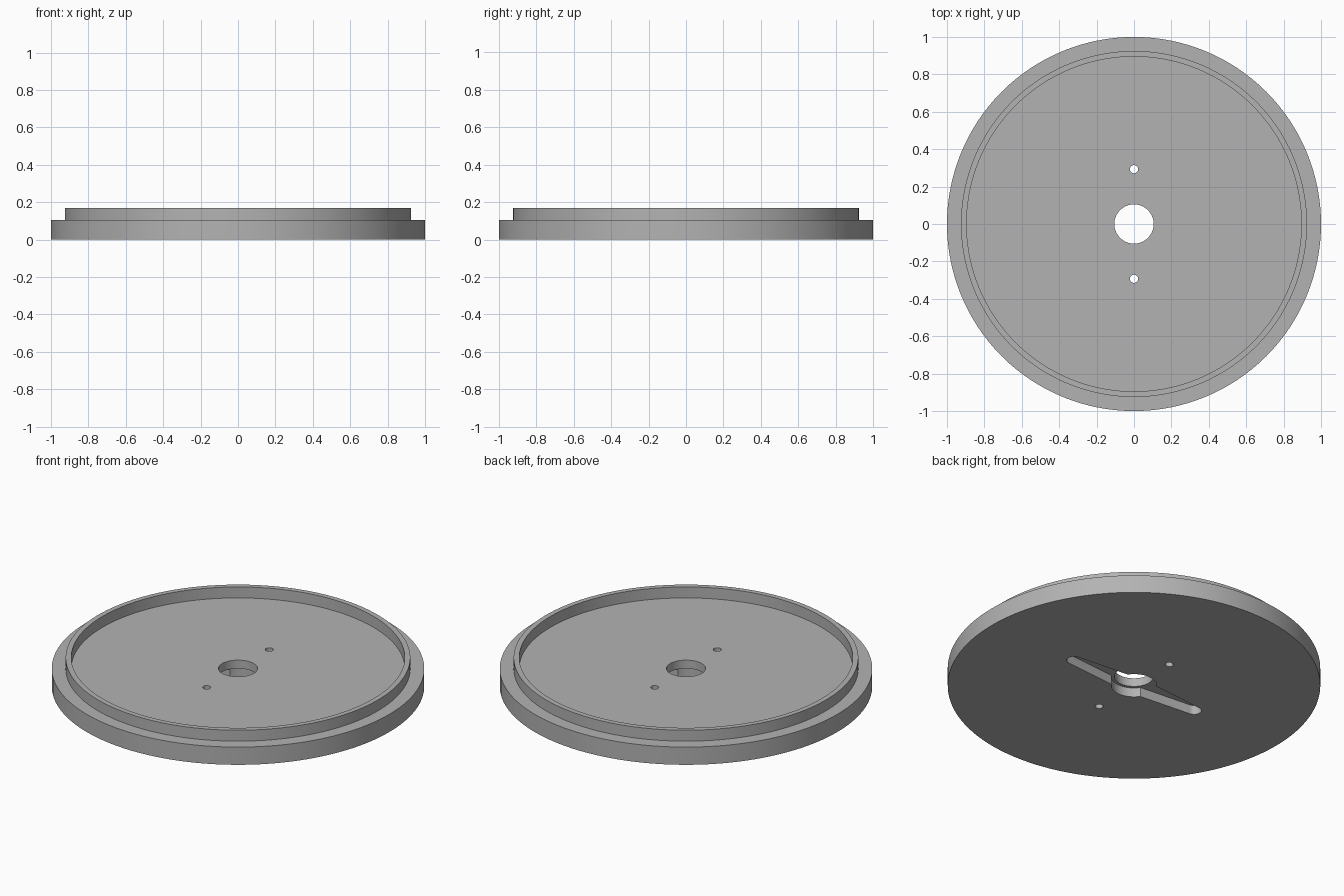
import bpy, bmesh, math
from mathutils import Matrix

if "Cube" in bpy.data.objects:
    bpy.data.objects.remove(bpy.data.objects["Cube"])

SEGMENTS = 128
FLOOR = 0.105      # top of the flange and of the recessed floor
SLOT_DEPTH = 0.055

grey = bpy.data.materials.new("plain grey")
grey.use_nodes = True
colour = (0.45, 0.45, 0.45, 1)
grey.diffuse_color = colour
grey.node_tree.nodes["Principled BSDF"].inputs["Base Color"].default_value = colour


def make_object(name, bm):
    bmesh.ops.recalc_face_normals(bm, faces=bm.faces)
    mesh = bpy.data.meshes.new(name)
    bm.to_mesh(mesh)
    bm.free()
    mesh.materials.append(grey)
    obj = bpy.data.objects.new(name, mesh)
    bpy.context.collection.objects.link(obj)
    return obj


def lathe(name, profile):
    bm = bmesh.new()
    verts = [bm.verts.new((r, 0, z)) for r, z in profile]
    edges = [bm.edges.new(pair) for pair in zip(verts, verts[1:])]
    bmesh.ops.spin(bm, geom=verts + edges, cent=(0, 0, 0), axis=(0, 0, 1),
                   angle=math.tau, steps=SEGMENTS, use_merge=True)
    bmesh.ops.remove_doubles(bm, verts=bm.verts, dist=1e-5)
    return make_object(name, bm)


def hole_cutter(name, y, radius, segments):
    bm = bmesh.new()
    bmesh.ops.create_cone(bm, cap_ends=True, segments=segments, radius1=radius,
                          radius2=radius, depth=1,
                          matrix=Matrix.Translation((0, y, 0)))
    return make_object(name, bm)


def arc(cx, radius, start, end, steps):
    angles = [math.radians(start + (end - start) * i / steps) for i in range(steps + 1)]
    return [(cx + radius * math.cos(a), radius * math.sin(a)) for a in angles]


def slot_cutter(name):
    # round hub with two tapering, round-ended arms
    hub, tip, reach, corner = 0.122, 0.04, 0.42, 34
    outline = (arc(0, hub, corner, 180 - corner, 24)
               + arc(-reach, tip, 95, 265, 16)
               + arc(0, hub, 180 + corner, 360 - corner, 24)
               + arc(reach, tip, -85, 85, 16))
    bm = bmesh.new()
    face = bm.faces.new([bm.verts.new((x, y, -0.1)) for x, y in outline])
    new = bmesh.ops.extrude_face_region(bm, geom=[face])["geom"]
    bmesh.ops.translate(bm, vec=(0, 0, SLOT_DEPTH + 0.1),
                        verts=[v for v in new if isinstance(v, bmesh.types.BMVert)])
    return make_object(name, bm)


# Flanged disc with a thin raised rim
disc = lathe("flanged_disc", [
    (0, 0), (1, 0), (1, FLOOR), (0.925, FLOOR), (0.925, 0.17),
    (0.895, 0.17), (0.895, FLOOR), (0, FLOOR)])

# Centre hole, two screw holes, and the arm recess underneath
cutters = [slot_cutter("arm_recess_cutter"),
           hole_cutter("centre_hole_cutter", 0, 0.105, 64),
           hole_cutter("back_screw_cutter", 0.293, 0.022, 32),
           hole_cutter("front_screw_cutter", -0.293, 0.022, 32)]

bpy.ops.object.select_all(action='DESELECT')
disc.select_set(True)
bpy.context.view_layer.objects.active = disc
for cutter in cutters:
    cutter.hide_render = True
    mod = disc.modifiers.new(cutter.name, 'BOOLEAN')
    mod.operation = 'DIFFERENCE'
    mod.solver = 'EXACT'
    mod.object = cutter
    bpy.ops.object.modifier_apply(modifier=mod.name)
    bpy.data.objects.remove(cutter)

bpy.ops.object.shade_smooth_by_angle(angle=math.radians(30))
